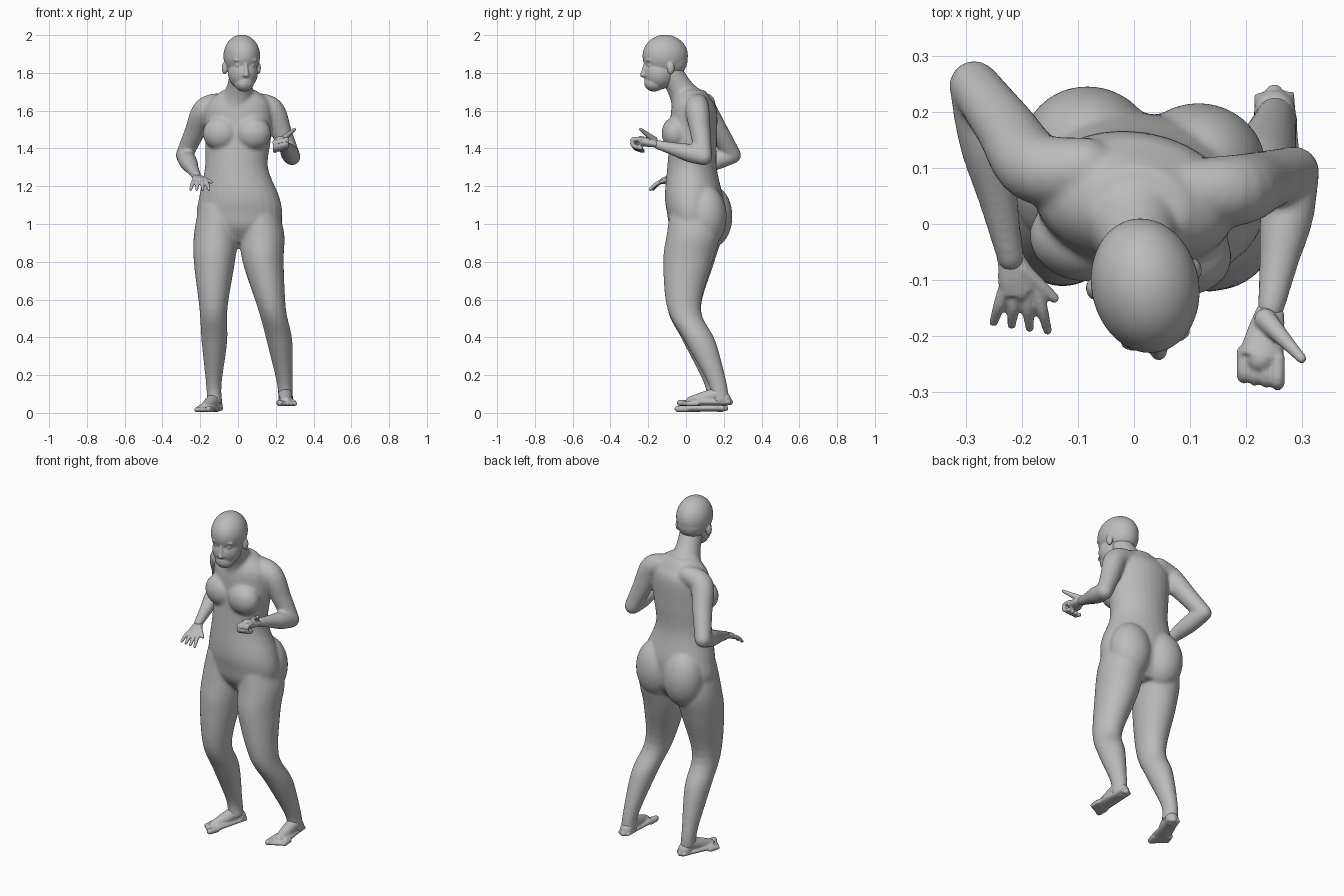
import bpy, bmesh, math
from mathutils import Vector, Matrix

cube = bpy.data.objects.get("Cube")
if cube:
    bpy.data.objects.remove(cube)

grey = (0.5, 0.5, 0.5, 1)
skin = bpy.data.materials.new("plain grey")
skin.use_nodes = True
skin.diffuse_color = grey
skin.node_tree.nodes["Principled BSDF"].inputs["Base Color"].default_value = grey

SIDES = 28
UP = Vector((0, 0, 1))


def blend(a, b, c, d, t):
    """Smooth curve value between b and c."""
    return b + t / 2 * (c - a + t * (2 * a - 5 * b + 4 * c - d + t * (3 * (b - c) + d - a)))


def refine(rows, steps=5):
    """Add smooth in-between rows to a few key rows."""
    padded = [rows[0], *rows, rows[-1]]
    out = []
    for keys in zip(padded, padded[1:], padded[2:], padded[3:]):
        for step in range(steps):
            out.append([blend(*values, step / steps) for values in zip(*keys)])
    return out + [list(rows[-1])]


def ellipse(centre, across, along):
    angles = [math.tau * i / SIDES for i in range(SIDES)]
    return [centre + across * math.cos(a) + along * math.sin(a) for a in angles]


def cover(bm, rings):
    """Skin a closed surface over a stack of rings."""
    loops = [[bm.verts.new(co) for co in ring] for ring in rings]
    for low, high in zip(loops, loops[1:]):
        for i in range(SIDES):
            bm.faces.new((low[i - 1], low[i], high[i], high[i - 1]))
    bm.faces.new(loops[0][::-1])
    bm.faces.new(loops[-1])


def loft(bm, rows):
    """Level sections: x, y, z, half width, half depth."""
    cover(bm, [ellipse(Vector((x, y, z)), Vector((width, 0, 0)), Vector((0, depth, 0)))
               for x, y, z, width, depth in refine(rows)])


def blob(bm, centre, radii, detail=4):
    place = Matrix.Translation(centre) @ Matrix.Diagonal((*radii, 1))
    bmesh.ops.create_icosphere(bm, subdivisions=detail, radius=1, matrix=place)


def tube(bm, points, radii, flat=1):
    """Round-ended tube through points; flat scales its height."""
    rows = refine([(*point, radius) for point, radius in zip(points, radii)])
    path = [Vector(row[:3]) for row in rows]
    rings = []
    for i, row in enumerate(rows):
        ahead = path[min(i + 1, len(path) - 1)] - path[max(i - 1, 0)]
        side = ahead.cross(UP).normalized()
        height = side.cross(ahead).normalized()
        rings.append(ellipse(path[i], side * row[3], height * row[3] * flat))
    cover(bm, rings)
    for end in (0, -1):
        blob(bm, path[end], [rows[end][3] * flat] * 3, 3)


def limb(bm, start, end, radii, flat=1):
    """Straight tube with evenly spaced radii."""
    last = len(radii) - 1
    tube(bm, [start.lerp(end, i / last) for i in range(last + 1)], radii, flat)


def finish(bm, name, voxel, rounds, location=(0, 0, 0), turn=0):
    """Fuse the overlapping volumes into one smooth surface."""
    bmesh.ops.recalc_face_normals(bm, faces=bm.faces)
    mesh = bpy.data.meshes.new(name)
    bm.to_mesh(mesh)
    bm.free()
    mesh.materials.append(skin)
    obj = bpy.data.objects.new(name, mesh)
    bpy.context.collection.objects.link(obj)
    obj.location = location
    obj.rotation_euler.z = turn
    fuse = obj.modifiers.new("fuse", "REMESH")
    fuse.mode = "VOXEL"
    fuse.voxel_size = voxel
    fuse.use_smooth_shade = True
    soften = obj.modifiers.new("soften", "SMOOTH")
    soften.iterations = rounds


# Torso with chest and seat, turned a little to its right
body = bmesh.new()
loft(body, [(0, .06, .9, .1, .08), (0, .055, .98, .205, .135), (0, .05, 1.06, .228, .148),
            (0, .042, 1.15, .212, .152), (-.013, .03, 1.3, .168, .13), (-.005, .038, 1.45, .175, .125),
            (-.005, .042, 1.6, .18, .12), (0, .035, 1.66, .15, .098), (.003, .03, 1.71, .085, .07)])
for side in (-1, 1):
    blob(body, (.085 * side, -.04, 1.48), (.097, .076, .09))
    blob(body, (.1 * side, .122, 1.04), (.118, .11, .165))
bmesh.ops.rotate(body, verts=body.verts, matrix=Matrix.Rotation(-.15, 3, "Z"))

# Neck
limb(body, Vector((0, .01, 1.65)), Vector((.02, -.08, 1.8)), (.09, .068, .064))


# Legs, both with the same heights and thickness
def leg(centres):
    heights = (1.1, .95, .8, .55, .38, .15, .05)
    widths = (.1, .118, .109, .074, .068, .041, .041)
    loft(body, [(x, y, height, width, width * 1.2)
                for (x, y), height, width in zip(centres, heights, widths)])


leg([(.105, .04), (.127, .04), (.133, .01), (.18, -.01), (.22, .075), (.248, .168), (.252, .18)])
leg([(-.105, .05), (-.115, .05), (-.125, .02), (-.13, -.01), (-.125, .065), (-.128, .147), (-.123, .155)])


# Arms, rooted inside the chest
def arm(shoulder, elbow, wrist):
    root = Vector((shoulder.x / 2, shoulder.y, shoulder.z + .035))
    tube(body, [root, shoulder, shoulder.lerp(elbow, .5), elbow], (.055, .064, .054, .045))
    limb(body, elbow, wrist, (.045, .048, .035, .025))


left_wrist = Vector((.244, -.15, 1.42))
right_wrist = Vector((-.22, -.06, 1.256))
arm(Vector((.18, .06, 1.605)), Vector((.286, .094, 1.355)), left_wrist)
arm(Vector((-.175, .1, 1.605)), Vector((-.285, .247, 1.365)), right_wrist)
finish(body, "body", .008, 12)


# Feet
def foot(name, heel, toe):
    bm = bmesh.new()
    ahead = (toe - heel).normalized()
    inner = ahead.cross(UP) * (1 if heel.x > 0 else -1)
    ball = heel.lerp(toe, .75)
    limb(bm, heel + UP * .02, ball + UP * .022, (.036, .04, .046, .052), .42)
    limb(bm, heel.lerp(toe, .2) + UP * .065, ball + UP * .025, (.038, .034, .026))
    blob(bm, heel.lerp(toe, .12) + UP * .036, [.037] * 3)
    for i in range(5):
        radius = .013 if i else .017
        tip = heel.lerp(toe, .95 - .035 * i) + inner * (.036 - .02 * i) + UP * radius
        limb(bm, tip - ahead * .05, tip, (radius, radius))
    finish(bm, name, .005, 6)


foot("right_foot", Vector((-.108, .21, .004)), Vector((-.195, -.045, .004)))
foot("left_foot", Vector((.25, .235, .036)), Vector((.258, -.045, .036)))

# Right hand, open with spread fingers
hand = bmesh.new()
knuckles = right_wrist + Vector((.018, -.06, -.028))
limb(hand, right_wrist - Vector((.006, -.02, -.006)), knuckles, (.023, .026, .034, .036), .5)
for i in range(4):
    spread = i - 1.5
    base = knuckles + Vector((.02 * spread, 0, 0))
    tip = base + Vector((.012 * spread, -.055 - .005 * i, -.045))
    arch = base.lerp(tip, .5) + UP * .008
    tube(hand, [base, arch, tip], (.012, .0105, .008))
limb(hand, right_wrist + Vector((.02, -.02, -.01)), knuckles + Vector((.06, -.012, -.006)), (.014, .012, .009))
finish(hand, "right_hand", .004, 4)

# Left hand, curled with the thumb out
hand = bmesh.new()
knuckles = left_wrist + Vector((-.018, -.09, .02))
limb(hand, left_wrist, knuckles, (.024, .034, .04), .65)
for i in range(4):
    base = knuckles + Vector((.03 - .02 * i, .004 * i, .007 - .005 * i))
    bend = base + Vector((0, -.04, 0))
    tube(hand, [base, bend, bend - UP * .03, base - UP * .045], (.013, .0125, .012, .011))
thumb = left_wrist + Vector((-.01, -.02, .025))
limb(hand, thumb, thumb + Vector((.065, -.07, .056)), (.02, .016, .012, .009))
finish(hand, "left_hand", .004, 4)

# Head: skull, jaw, nose, lips and chin
head = bmesh.new()
blob(head, (0, 0, 0), (.096, .121, .112))
blob(head, (0, .03, -.025), (.084, .089, .086))
blob(head, (0, -.03, -.09), (.079, .085, .088))
blob(head, (0, -.06, -.145), (.052, .052, .044))
tube(head, [(0, -.106, -.04), (0, -.116, -.08), (0, -.121, -.1)], (.01, .012, .015))
for height in (-.133, -.148):
    blob(head, (0, -.097, height), (.026, .016, .008))

# Brows, eyes, nostrils and ears
for side in (-1, 1):
    blob(head, (.034 * side, -.093, -.022), (.03, .018, .011))
    blob(head, (.036 * side, -.09, -.05), (.016, .014, .01))
    blob(head, (.013 * side, -.108, -.1), (.01, .012, .009))
    blob(head, (.09 * side, .012, -.065), (.015, .02, .034))
finish(head, "head", .004, 9, (.02, -.11, 1.89), .2)
